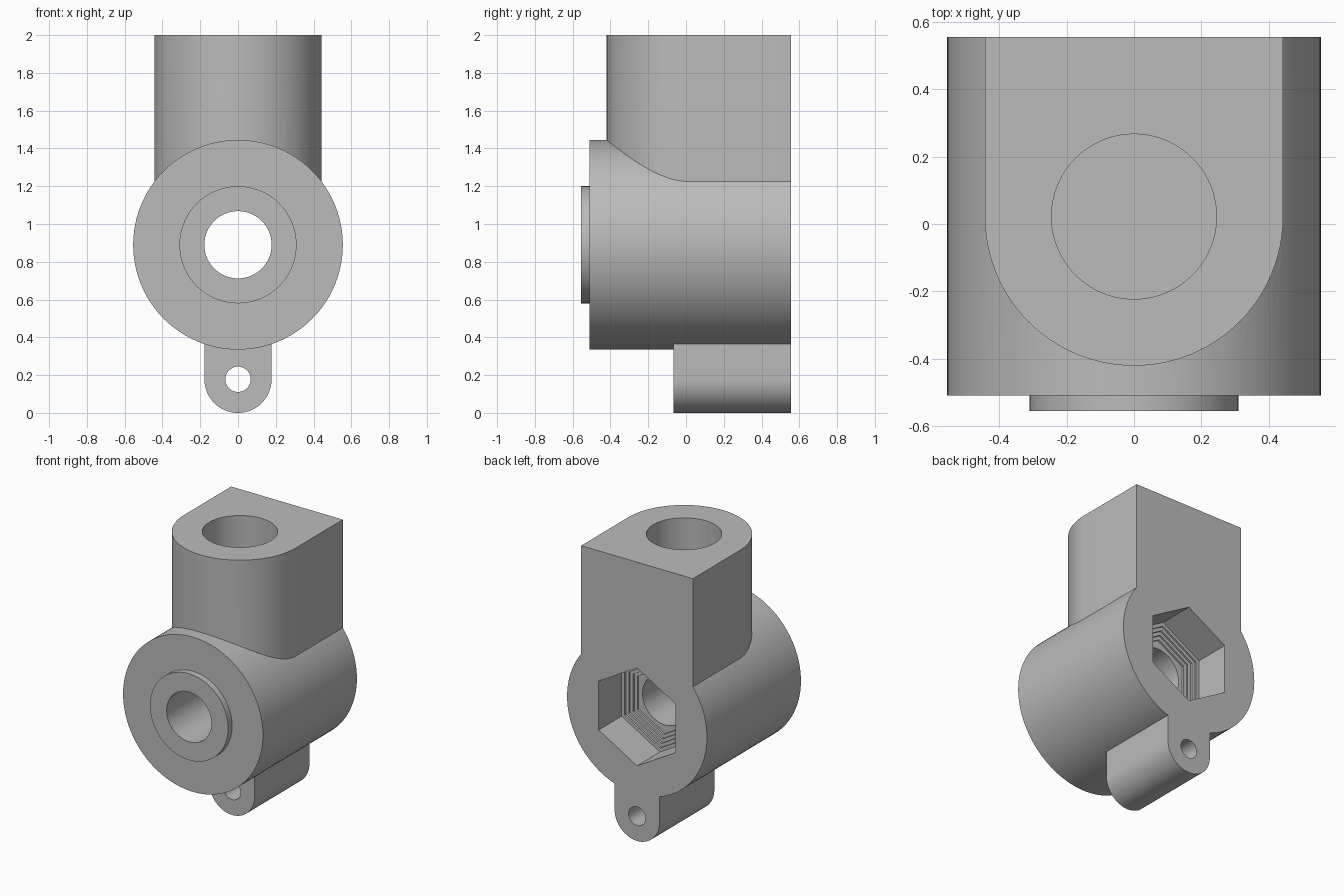
import bpy
import bmesh
from math import sin, cos, pi, radians
from mathutils import Vector

cube = bpy.data.objects.get("Cube")
if cube:
    bpy.data.objects.remove(cube, do_unlink=True)

grey = bpy.data.materials.new("plain grey")
grey.use_nodes = True
grey.diffuse_color = (0.5, 0.5, 0.5, 1)
grey.node_tree.nodes["Principled BSDF"].inputs["Base Color"].default_value = (0.5, 0.5, 0.5, 1)

BACK = 0.555          # flat rear plane
AXIS_Z = 0.89         # height of the barrel axis
COLUMN_Y = 0.022      # centre of the upright socket


def arc(radius, centre=(0, 0), start=0, sweep=2 * pi, steps=96):
    """Points on an arc; a full circle leaves out the repeated last point."""
    count = steps if sweep == 2 * pi else steps + 1
    return [(centre[0] + radius * cos(start + sweep * i / steps),
             centre[1] + radius * sin(start + sweep * i / steps)) for i in range(count)]


def prism(name, profile, low, high, axis="Y"):
    """Extrude a flat profile along Y (profile in x, z) or Z (profile in x, y)."""
    bm = bmesh.new()
    place = (lambda p: (p[0], low, p[1])) if axis == "Y" else (lambda p: (p[0], p[1], low))
    face = bm.faces.new([bm.verts.new(place(p)) for p in profile])
    step = Vector((0, high - low, 0)) if axis == "Y" else Vector((0, 0, high - low))
    top = bmesh.ops.extrude_face_region(bm, geom=[face], use_keep_orig=True)["geom"]
    bmesh.ops.translate(bm, vec=step, verts=[v for v in top if isinstance(v, bmesh.types.BMVert)])
    bmesh.ops.recalc_face_normals(bm, faces=bm.faces)
    mesh = bpy.data.meshes.new(name)
    bm.to_mesh(mesh)
    bm.free()
    mesh.materials.append(grey)
    obj = bpy.data.objects.new(name, mesh)
    bpy.context.collection.objects.link(obj)
    return obj


def combine(body, tool, operation):
    """Apply a boolean and discard the tool."""
    mod = body.modifiers.new(tool.name, "BOOLEAN")
    mod.operation, mod.object, mod.solver = operation, tool, "EXACT"
    bpy.context.view_layer.objects.active = body
    bpy.ops.object.modifier_apply(modifier=mod.name)
    bpy.data.objects.remove(tool, do_unlink=True)


centre = (0, AXIS_Z)

# Main barrel, with the other solids running past the rear plane until trimmed
body = prism("bracket_body", arc(0.555, centre), -0.51, 0.65)

# Upright socket: round front, flat sides
column = [(0.443, 0.7)] + [(-0.443, 0.7)] + arc(0.443, (0, COLUMN_Y), pi, pi, 48)
combine(body, prism("socket_column", column, AXIS_Z, 2, "Z"), "UNION")

# Raised ring on the front
combine(body, prism("front_boss", arc(0.31, centre), -BACK, -0.4), "UNION")

# Rounded lug under the barrel
lug = [(0.178, 0.5), (-0.178, 0.5)] + arc(0.178, (0, 0.178), pi, pi, 32)
combine(body, prism("lower_lug", lug, -0.067, 0.75), "UNION")

# Flat rear face
block = [(-1, -1), (1, -1), (1, 3), (-1, 3)]
combine(body, prism("rear_trim", block, BACK, 1), "DIFFERENCE")

# Bores: through the barrel, through the lug, blind from the top
combine(body, prism("barrel_bore", arc(0.178, centre), -1, 1), "DIFFERENCE")
combine(body, prism("lug_bore", arc(0.067, (0, 0.178), steps=48), -1, 1), "DIFFERENCE")
combine(body, prism("socket_bore", arc(0.245, (0, COLUMN_Y)), 1.4, 2.5, "Z"), "DIFFERENCE")

# Hexagonal nut pocket that steps in towards the bore
for i in range(5):
    flat_half = 0.304 - 0.024 * i
    hexagon = arc(flat_half / cos(pi / 6), centre, pi / 2, steps=6)
    combine(body, prism("nut_pocket", hexagon, 0.295 - 0.014 * i, 1 + 0.1 * i), "DIFFERENCE")

# Smooth curved walls, crisp edges
bpy.ops.object.select_all(action="DESELECT")
body.select_set(True)
bpy.context.view_layer.objects.active = body
bpy.ops.object.shade_smooth_by_angle(angle=radians(25))
